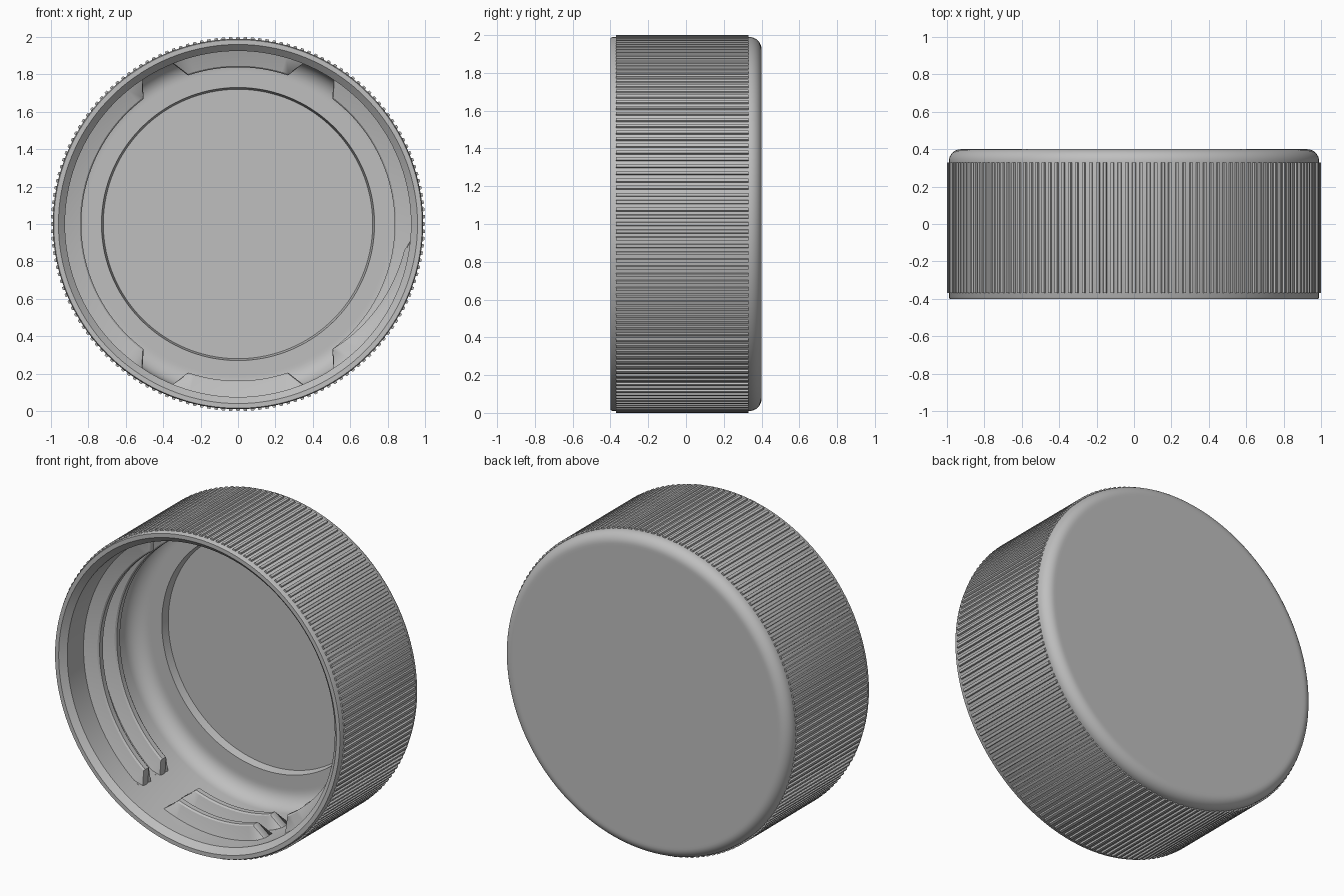
import bpy, bmesh, math
from mathutils import Matrix, Vector

old = bpy.data.objects.get("Cube")
if old:
    bpy.data.objects.remove(old, do_unlink=True)

grey = bpy.data.materials.new("grey plastic")
grey.use_nodes = True
COLOUR = (0.52, 0.52, 0.52, 1)
grey.diffuse_color = COLOUR
grey.node_tree.nodes["Principled BSDF"].inputs["Base Color"].default_value = COLOUR

CENTRE = Vector((0, 0, 1))
SEGMENTS = 144
RIBS = 160


def finish(bm, name, smooth=True):
    bmesh.ops.recalc_face_normals(bm, faces=bm.faces)
    mesh = bpy.data.meshes.new(name)
    bm.to_mesh(mesh)
    bm.free()
    mesh.materials.append(grey)
    obj = bpy.data.objects.new(name, mesh)
    obj.location = CENTRE
    bpy.context.collection.objects.link(obj)
    if smooth:
        bpy.ops.object.select_all(action='DESELECT')
        obj.select_set(True)
        bpy.context.view_layer.objects.active = obj
        bpy.ops.object.shade_smooth_by_angle(angle=math.radians(32))
    return obj


def arc(r, y, radius, start, end, steps=8):
    """Rounded corner in the (radius, y) profile plane."""
    angles = [math.radians(start + (end - start) * i / steps) for i in range(steps + 1)]
    return [(r + radius * math.cos(a), y + radius * math.sin(a)) for a in angles]


# Cap shell: closed back, rounded back edge, open front, recessed inner floor
profile = [(0, 0.4), (0.91, 0.4)]
profile += arc(0.925, 0.335, 0.065, 90, 0)
profile += [(0.99, -0.39), (0.985, -0.4), (0.96, -0.4), (0.925, -0.365)]
profile += arc(0.825, 0.19, 0.1, 0, 90)
profile += [(0.81, 0.29), (0.73, 0.29), (0.72, 0.34), (0, 0.34)]

bm = bmesh.new()
verts = [bm.verts.new((r, y, 0)) for r, y in profile]
edges = [bm.edges.new(pair) for pair in zip(verts, verts[1:])]
bmesh.ops.spin(bm, geom=verts + edges, cent=(0, 0, 0), axis=(0, 1, 0),
               angle=math.tau, steps=SEGMENTS)
bmesh.ops.remove_doubles(bm, verts=bm.verts, dist=0.0005)
finish(bm, "cap_shell")

# Grip ribs: tapered bars around the outside
bm = bmesh.new()
for i in range(RIBS):
    spin = Matrix.Rotation(math.tau * i / RIBS, 4, 'Y')
    bar = bmesh.ops.create_cube(bm, size=1)["verts"]
    for v in bar:
        outer = v.co.x > 0
        v.co = spin @ Vector((1.0 if outer else 0.98, -0.02 + v.co.y * 0.7,
                              v.co.z * (0.016 if outer else 0.026)))
finish(bm, "grip_ribs", smooth=False)

# Screw thread: a two-turn helix on the inner wall, broken into segments
WALL, CREST = 0.925, 0.838
START, PITCH, FIRST_Y = -9, 0.17, -0.235
RAMP = 3.5


def thread_section(bm, t, crest):
    """One cross-section of the ridge at t degrees along the helix."""
    a = math.radians(START - t)
    y = FIRST_Y + PITCH * t / 360
    ring = []
    for r, dy in ((WALL + 0.012, -0.055), (WALL, -0.05), (crest + 0.008, -0.026),
                  (crest, -0.016), (crest, 0.016), (crest + 0.008, 0.026),
                  (WALL, 0.05), (WALL + 0.012, 0.055)):
        ring.append(bm.verts.new((r * math.cos(a), y + dy, r * math.sin(a))))
    return ring


def thread_segment(bm, start, end, lead_in=False):
    steps = max(4, round((end - start) / 2.5))
    stations = [(start - RAMP, WALL)]
    for i in range(steps + 1):
        f = i / steps
        crest = 0.9 + (CREST - 0.9) * f if lead_in else CREST
        stations.append((start + (end - start) * f, crest))
    stations.append((end + RAMP, WALL))
    rings = [thread_section(bm, t, crest) for t, crest in stations]
    for a, b in zip(rings, rings[1:]):
        for j in range(len(a)):
            k = (j + 1) % len(a)
            bm.faces.new((a[j], a[k], b[k], b[j]))
    bm.faces.new(rings[0])
    bm.faces.new(rings[-1])


bm = bmesh.new()
thread_segment(bm, 0, 44, lead_in=True)
for turn in range(2):
    for middle, half in ((81, 18.6), (171, 53), (261, 18.6), (351, 53)):
        middle += 360 * turn
        thread_segment(bm, middle - half, min(middle + half, 720))
finish(bm, "screw_thread")
